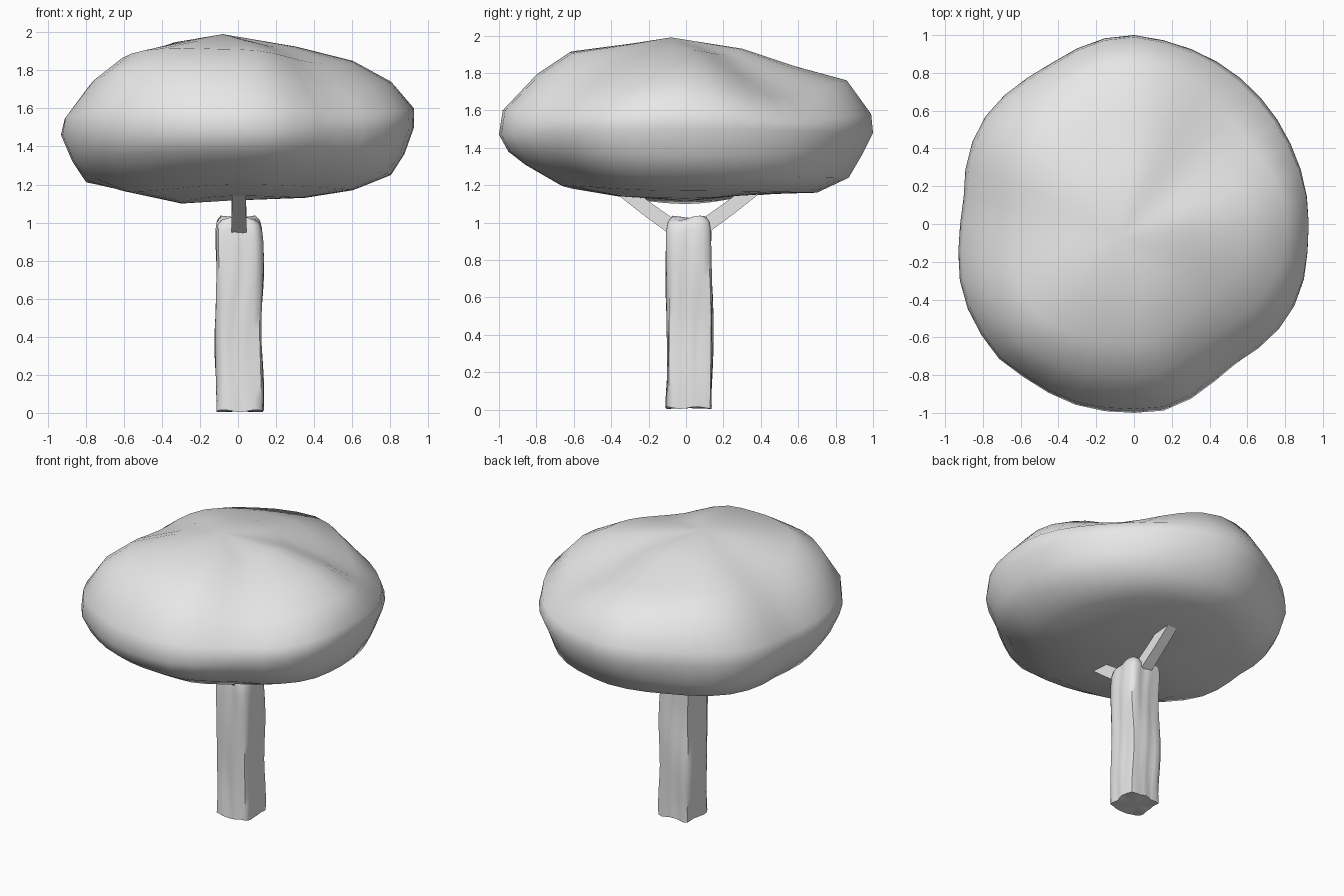
import bpy, bmesh, math
from mathutils import Vector

if "Cube" in bpy.data.objects:
    bpy.data.objects.remove(bpy.data.objects["Cube"])

grey = bpy.data.materials.new("pale grey")
grey.diffuse_color = (0.8, 0.8, 0.8, 1)
grey.use_nodes = True
grey.node_tree.nodes["Principled BSDF"].inputs["Base Color"].default_value = grey.diffuse_color


def loft(name, rings, bottom, top, angle):
    """Skin a stack of closed rings, closed with a point at each end."""
    bm = bmesh.new()
    vr = [[bm.verts.new(p) for p in r] for r in rings]
    n = len(vr[0])
    for a, b in zip(vr, vr[1:]):
        for i in range(n):
            j = (i + 1) % n
            bm.faces.new((a[i], a[j], b[j], b[i]))
    lo, hi = bm.verts.new(bottom), bm.verts.new(top)
    for i in range(n):
        j = (i + 1) % n
        bm.faces.new((vr[0][j], vr[0][i], lo))
        bm.faces.new((vr[-1][i], vr[-1][j], hi))
    bmesh.ops.recalc_face_normals(bm, faces=bm.faces[:])
    me = bpy.data.meshes.new(name)
    bm.to_mesh(me)
    bm.free()
    me.materials.append(grey)
    ob = bpy.data.objects.new(name, me)
    bpy.context.collection.objects.link(ob)
    bpy.ops.object.select_all(action='DESELECT')
    ob.select_set(True)
    bpy.context.view_layer.objects.active = ob
    bpy.ops.object.shade_smooth_by_angle(angle=math.radians(angle))
    return ob


# Canopy: plan outline and four (radius, height) profiles for +x, +y, -x, -y
outline = [(.925, 0), (.84, .4), (.76, .55), (.5, .82), (.2, .96), (0, 1),
           (-.17, .98), (-.48, .82), (-.63, .73), (-.78, .58), (-.87, .4),
           (-.9, .1), (-.93, -.16), (-.91, -.37), (-.7, -.73), (-.55, -.83),
           (-.36, -.94), (0, -1), (.2, -.98), (.5, -.76), (.79, -.53),
           (.88, -.37), (.92, -.1)]
profiles = [
    [(.35, 1.13), (.6, 1.17), (.8, 1.25), (.87, 1.36), (.92, 1.5),
     (.92, 1.6), (.8, 1.74), (.6, 1.85), (.3, 1.925)],
    [(.35, 1.15), (.7, 1.16), (.87, 1.24), (.94, 1.36), (1, 1.48),
     (.99, 1.58), (.86, 1.76), (.6, 1.83), (.3, 1.93)],
    [(.3, 1.10), (.6, 1.17), (.8, 1.21), (.87, 1.32), (.93, 1.46),
     (.91, 1.54), (.77, 1.70), (.63, 1.82), (.35, 1.94)],
    [(.35, 1.14), (.67, 1.2), (.86, 1.31), (.95, 1.38), (1, 1.47),
     (.98, 1.6), (.8, 1.79), (.62, 1.91), (.3, 1.955)]]
# Lumps between those directions: ring -> (radius factor, height) change
lumps = [
    {2: (.03, 0), 5: (-.02, -.03), 6: (-.08, -.08), 7: (-.05, -.08), 8: (0, -.03)},
    {2: (.04, 0), 3: (.02, -.02), 6: (.02, .03), 7: (.02, .03)},
    {1: (.02, -.02), 2: (-.02, 0), 5: (.01, .02), 6: (.05, .05), 7: (.04, .04), 8: (0, .01)},
    {5: (-.01, -.02), 6: (-.05, -.04), 7: (-.03, -.04), 8: (0, -.02)}]
polar = sorted((math.atan2(y, x) % math.tau, math.hypot(x, y)) for x, y in outline)
polar.append((polar[0][0] + math.tau, polar[0][1]))


def plan_radius(a):
    for (a0, r0), (a1, r1) in zip(polar, polar[1:]):
        if a0 <= a <= a1:
            return r0 + (r1 - r0) * (a - a0) / (a1 - a0)
    return polar[0][1]


SEG = 40
rings = []
for k in range(9):
    ring = []
    for s in range(SEG):
        a = math.tau * s / SEG
        q = int(a / (math.pi / 2) + 1e-6) % 4
        t = a - q * math.pi / 2
        w = math.sin(t) ** 2
        bump = math.sin(2 * t) ** 2
        df, dz = lumps[q].get(k, (0, 0))
        p, o = profiles[q], profiles[(q + 1) % 4]
        f0 = p[k][0] / max(v[0] for v in p)
        f1 = o[k][0] / max(v[0] for v in o)
        r = plan_radius(a) * (f0 + (f1 - f0) * w + df * bump)
        z = p[k][1] + (o[k][1] - p[k][1]) * w + dz * bump
        ring.append((r * math.cos(a), r * math.sin(a), z))
    rings.append(ring)
loft("canopy", rings, (-.05, 0, 1.115), (-.08, -.08, 1.99), 60)

# Trunk: rounded square post with wavy upright bark ridges
rings = []
levels = [0.01, .08, .17, .26, .35, .44, .53, .62, .71, .8, .89, .96, 1.0, 1.025]
for z in levels:
    scale = {.96: .98, 1.0: .92, 1.025: .75}.get(z, 1)
    ring = []
    for s in range(32):
        a = math.tau * s / 32 + math.pi / 4
        c, d = math.cos(a), math.sin(a)
        r = 0.12 / (abs(c) ** 8 + abs(d) ** 8) ** (1 / 8)
        r += .004 * math.sin(9 * a + 1.5 * math.sin(5 * z)) + .003 * math.sin(2 * a + 9 * z)
        r *= scale
        lift = .012 * math.sin(3 * a) if z > .95 else .006 * math.sin(5 * a) if z < .05 else 0
        ring.append((r * c + .006 + .006 * math.sin(9 * z + 1),
                     r * d + .018 + .005 * math.sin(7 * z - 1), z + lift))
    rings.append(ring)
loft("trunk", rings, (.01, .015, .008), (.01, .02, 1.025), 50)

# Branches: square struts leaning outward to the front and back
for name, s in (("front_branch", -1), ("back_branch", 1)):
    rings = []
    for y, z, h in ((.06, .96, .04), (.22, 1.075, .038), (.42, 1.23, .036)):
        u = Vector((1, 0, 0)) * h
        v = Vector((0, -s * .6, .8)) * h
        base = Vector((.005, s * y + .01, z))
        rings.append([base + i * u + j * v for i, j in ((-1, -1), (1, -1), (1, 1), (-1, 1))])
    loft(name, rings, (.005, s * .06 + .01, .96), (.005, s * .42 + .01, 1.23), 30)
